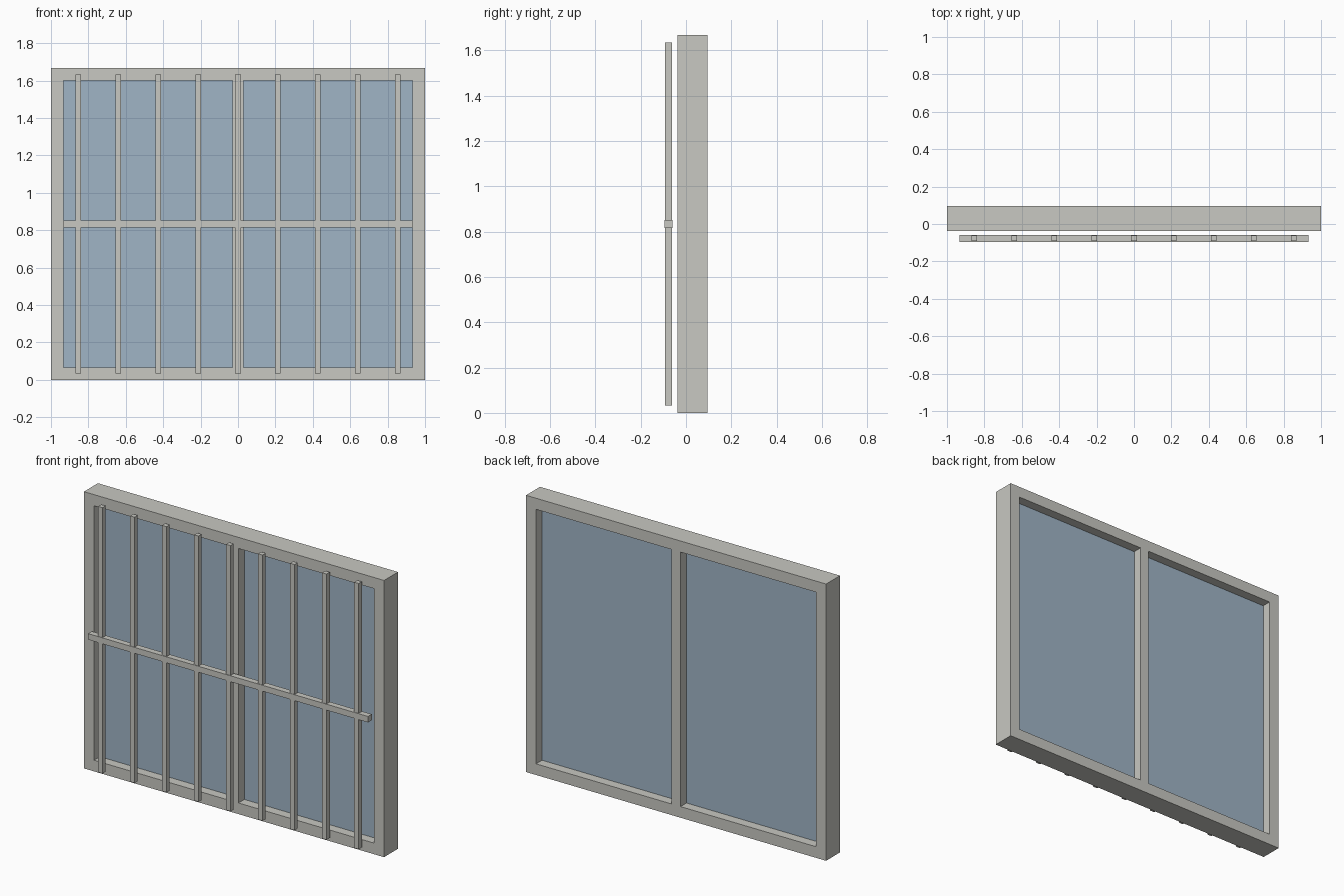
import bpy, bmesh
from mathutils import Vector

if "Cube" in bpy.data.objects:
    bpy.data.objects.remove(bpy.data.objects["Cube"])

W, H = 1.0, 1.667            # half width, height
RIM, MULL = 0.067, 0.03      # frame width, half mullion width
Y0, Y1 = -0.038, 0.095       # frame front and back


def material(name, rgb):
    m = bpy.data.materials.new(name)
    m.diffuse_color = (*rgb, 1)
    m.use_nodes = True
    m.node_tree.nodes["Principled BSDF"].inputs["Base Color"].default_value = m.diffuse_color
    return m


PAINT = material("pale grey paint", (0.578, 0.578, 0.539))
GLASS = material("blue glass", (0.352, 0.462, 0.565))


def finish(name, bm, mat):
    bmesh.ops.recalc_face_normals(bm, faces=bm.faces)
    me = bpy.data.meshes.new(name)
    bm.to_mesh(me)
    bm.free()
    me.materials.append(mat)
    ob = bpy.data.objects.new(name, me)
    bpy.context.collection.objects.link(ob)


def box(name, x, y, z, mat):
    bm = bmesh.new()
    bmesh.ops.create_cube(bm, size=1)
    for v in bm.verts:
        v.co = Vector([(a + b) / 2 + c * (b - a) for (a, b), c in zip((x, y, z), v.co)])
    finish(name, bm, mat)


# Window frame with central mullion: grid of cells minus two openings, extruded
xs = [-W, -W + RIM, -MULL, MULL, W - RIM, W]
zs = [0, RIM, H - RIM, H]
bm = bmesh.new()
grid = [[bm.verts.new((x, Y0, z)) for z in zs] for x in xs]
for i in range(5):
    for j in range(3):
        if j == 1 and i in (1, 3):
            continue
        bm.faces.new((grid[i][j], grid[i + 1][j], grid[i + 1][j + 1], grid[i][j + 1]))
ext = bmesh.ops.extrude_face_region(bm, geom=bm.faces[:], use_keep_orig=True)
bmesh.ops.translate(bm, vec=(0, Y1 - Y0, 0),
                    verts=[g for g in ext["geom"] if isinstance(g, bmesh.types.BMVert)])
finish("window_frame", bm, PAINT)

# Glass panes
for side, a, b in (("left", -W + RIM, -MULL), ("right", MULL, W - RIM)):
    box("glass_pane_" + side, (a, b), (0.018, 0.038), (RIM, H - RIM), GLASS)

# Security grille: vertical bars and one cross rail
YB = -0.077
for i in range(-4, 5):
    x = i * 0.2133
    box(f"grille_bar_{i + 5}", (x - 0.015, x + 0.015), (YB - 0.015, YB + 0.015),
        (0.033, H - 0.033), PAINT)
box("grille_rail", (-W + RIM, W - RIM), (YB - 0.018, YB + 0.018),
    (H / 2 - 0.018, H / 2 + 0.018), PAINT)
